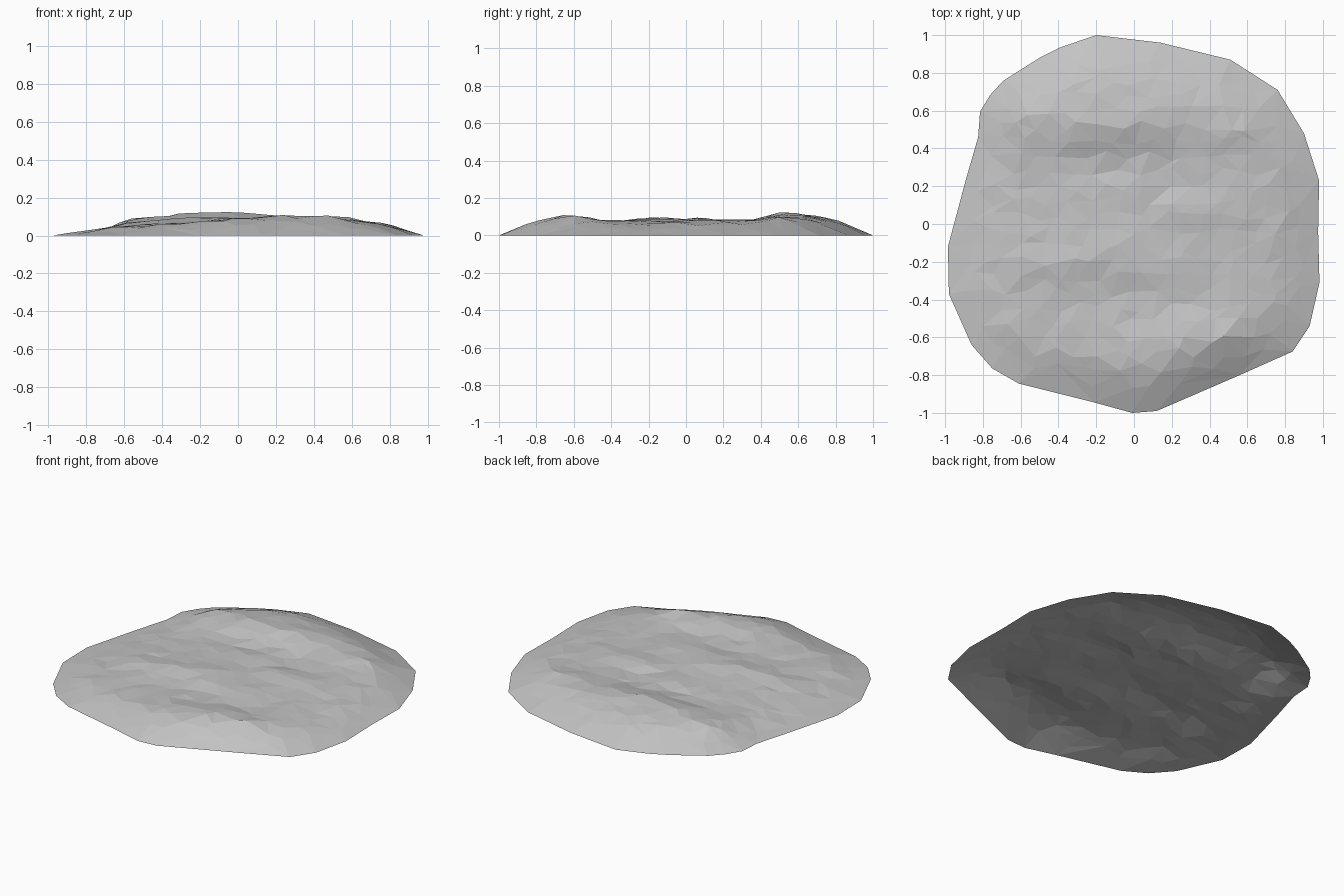
import bpy, bmesh, random
from mathutils import Vector, noise
from mathutils.geometry import delaunay_2d_cdt, intersect_point_line

if "Cube" in bpy.data.objects:
    bpy.data.objects.remove(bpy.data.objects["Cube"])

random.seed(4)

# Ground outline of the rock mound, clockwise from the back
OUTLINE = [(-.20, 1), (.14, .96), (.51, .87), (.76, .71), (.90, .48), (.98, .23),
           (.975, -.04), (.982, -.31), (.93, -.54), (.84, -.675), (.56, -.80),
           (.12, -.99), (-.01, -1), (-.21, -.945), (-.61, -.845), (-.75, -.765),
           (-.86, -.64), (-.98, -.37), (-.985, -.12), (-.89, .235), (-.825, .46),
           (-.815, .595), (-.76, .685), (-.69, .76), (-.50, .88), (-.39, .935)]
outline = [Vector(p) for p in reversed(OUTLINE)]

# Coarse relief: back ridge, middle hump, front-right ridge, valleys between
XS = [-.78, -.53, -.25, 0, .25, .48, .78]
YS = [.77, .54, .30, .05, -.20, -.42, -.62]
RELIEF = [[.05, .08, .095, .095, .085, .07, .06],
          [.04, .095, .118, .122, .106, .10, .07],
          [.03, .06, .07, .078, .07, .08, .07],
          [.03, .06, .078, .085, .09, .085, .068],
          [.028, .07, .09, .092, .085, .075, .062],
          [.03, .055, .065, .07, .078, .08, .062],
          [.03, .055, .07, .09, .107, .108, .07]]


def locate(v, stops):
    """Cell index and blend factor of v along a list of stops."""
    for i in range(len(stops) - 1):
        t = (v - stops[i]) / (stops[i + 1] - stops[i])
        if t <= 1:
            return i, max(t, 0)
    return len(stops) - 2, 1


def edge_distance(p):
    best = 9
    for a, b in zip(outline, outline[1:] + outline[:1]):
        q, t = intersect_point_line(p, a, b)
        q = a.lerp(b, min(max(t, 0), 1))
        best = min(best, (p - q.to_2d()).length)
    return best


def inside(p):
    return all((b - a).cross(p - a) > 0 or (p - a).length > .6
               for a, b in zip(outline, outline[1:] + outline[:1]))


def height(p):
    i, s = locate(p.x, XS)
    j, t = locate(p.y, YS)
    s, t = s * s * (3 - 2 * s), t * t * (3 - 2 * t)
    top = RELIEF[j][i] * (1 - s) + RELIEF[j][i + 1] * s
    low = RELIEF[j + 1][i] * (1 - s) + RELIEF[j + 1][i + 1] * s
    fade = min(edge_distance(p) / .22, 1) ** .9
    rough = .008 * noise.noise(Vector((p.x * 4, p.y * 7, 2))) + random.uniform(-.004, .004)
    return min(max((top * (1 - t) + low * t + rough) * fade, .002), .125)


# Jittered points inside the outline, stretched along x like the rock strata
points = list(outline)
rows, cols = 26, 19
for r in range(rows):
    for c in range(cols):
        p = Vector((-1 + 2 * (c + .5 * (r % 2) + random.uniform(-.3, .3)) / (cols - 1),
                    -1 + 2 * (r + random.uniform(-.35, .35)) / (rows - 1)))
        if inside(p) and edge_distance(p) > .07:
            points.append(p)

n = len(outline)
verts, _, faces, _, _, _ = delaunay_2d_cdt(points, [], [list(range(n))], 1, 1e-5)

# Rock mound: open-bottomed faceted shell
bm = bmesh.new()
bv = [bm.verts.new((v.x, v.y, 0 if edge_distance(v) < .01 else height(v))) for v in verts]
for f in faces:
    face = bm.faces.new([bv[k] for k in f])
    face.normal_update()
    if face.normal.z < 0:
        face.normal_flip()
    face.smooth = False
loose = [v for v in bm.verts if not v.link_faces]
bmesh.ops.delete(bm, geom=loose, context='VERTS')

mesh = bpy.data.meshes.new("rock_mound")
bm.to_mesh(mesh)
bm.free()
stone = bpy.data.materials.new("grey stone")
stone.diffuse_color = (.55, .55, .55, 1)
stone.use_nodes = True
stone.node_tree.nodes["Principled BSDF"].inputs["Base Color"].default_value = stone.diffuse_color
mesh.materials.append(stone)
mound = bpy.data.objects.new("rock_mound", mesh)
bpy.context.collection.objects.link(mound)
